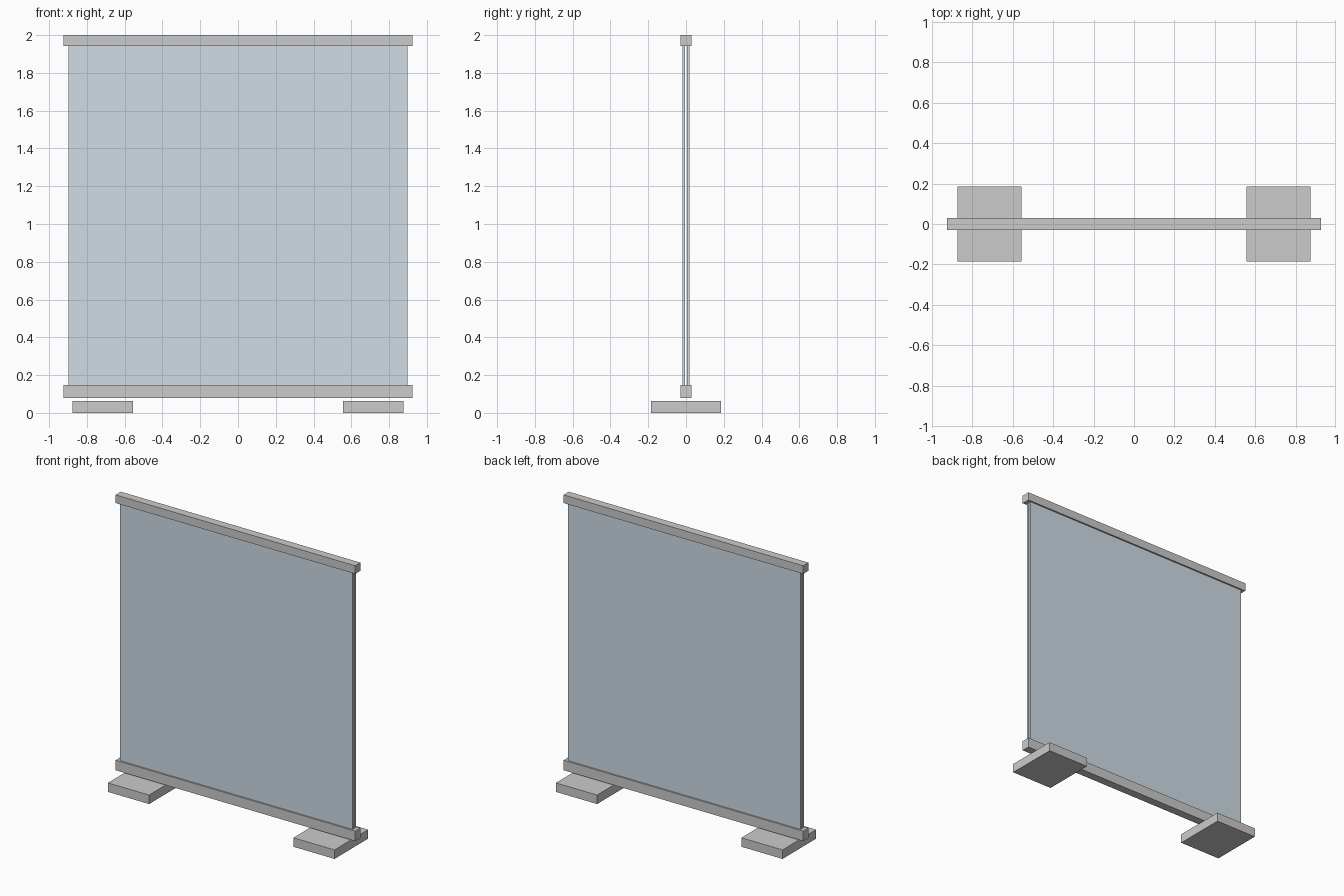
import bpy

if "Cube" in bpy.data.objects:
    bpy.data.objects.remove(bpy.data.objects["Cube"])


def box(name, x, y, z, mat=None):
    """Box spanning the given (min, max) ranges."""
    bpy.ops.mesh.primitive_cube_add(size=1)
    ob = bpy.context.object
    ob.name = name
    ranges = (x, y, z)
    ob.location = [(a + b) / 2 for a, b in ranges]
    ob.scale = [b - a for a, b in ranges]
    bpy.context.view_layer.update()
    bpy.ops.object.transform_apply(location=False, rotation=False, scale=True)
    if mat:
        ob.data.materials.append(mat)
    return ob


glass = bpy.data.materials.new("pale_blue_panel")
glass.diffuse_color = (0.62, 0.72, 0.79, 1)
glass.use_nodes = True
glass.node_tree.nodes["Principled BSDF"].inputs["Base Color"].default_value = glass.diffuse_color

# Horizontal rails
box("top_rail", (-0.925, 0.925), (-0.029, 0.029), (1.943, 2.0))
box("bottom_rail", (-0.925, 0.925), (-0.029, 0.029), (0.078, 0.148))

# Two thin sheets held between the rails, with a narrow gap
box("front_sheet", (-0.898, 0.898), (-0.018, -0.005), (0.148, 1.943), glass)
box("back_sheet", (-0.898, 0.898), (0.005, 0.018), (0.148, 1.943), glass)

# Feet, one per side
for side, x in (("left", (-0.875, -0.557)), ("right", (0.557, 0.875))):
    box(side + "_foot", x, (-0.185, 0.185), (0.0, 0.063))
